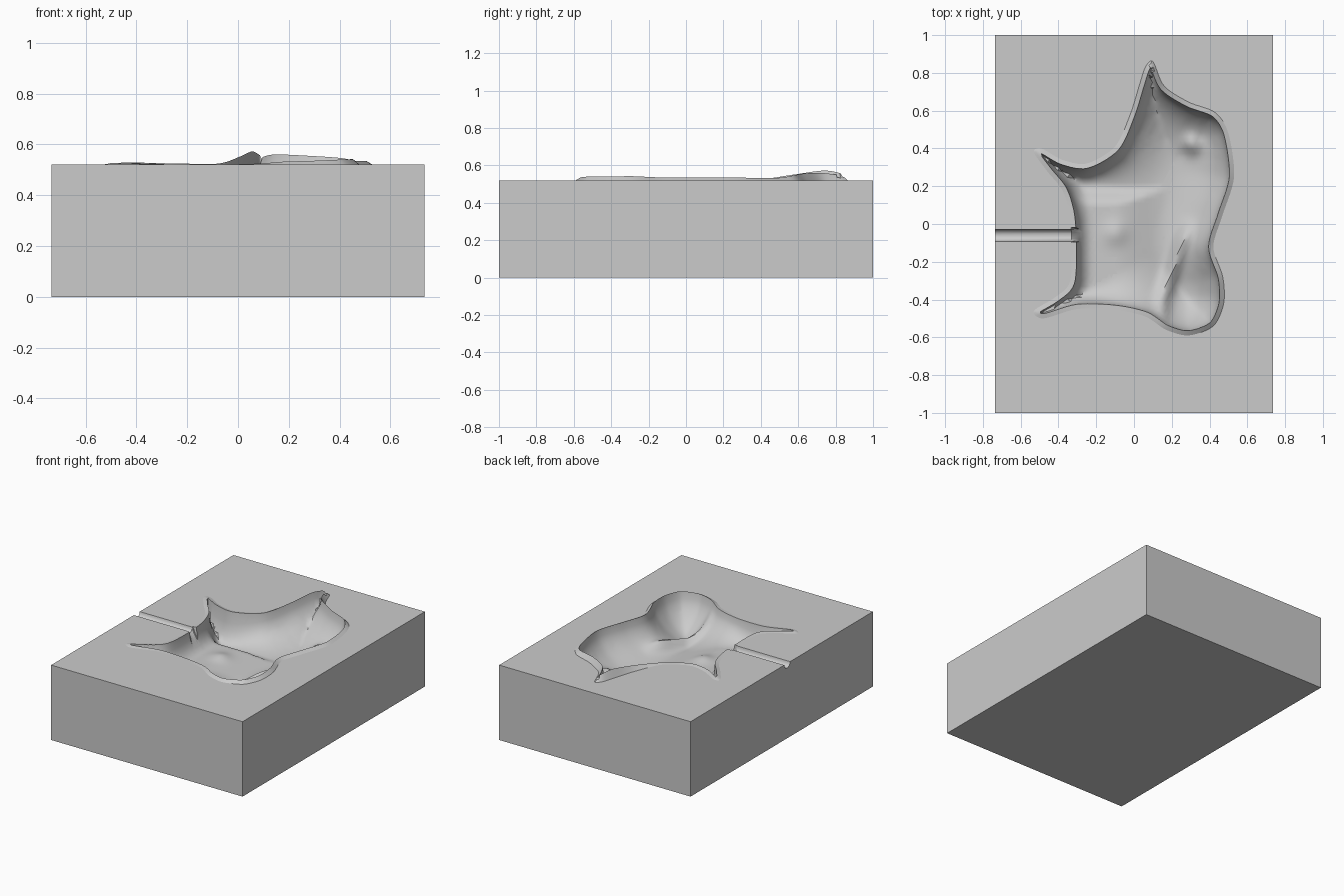
import bpy, bmesh, math
from mathutils import Vector, kdtree
from mathutils.geometry import delaunay_2d_cdt, interpolate_bezier

cube = bpy.data.objects.get("Cube")
if cube:
    bpy.data.objects.remove(cube, do_unlink=True)

HALF_X, HALF_Y, TOP = 0.735, 1.0, 0.52
GROOVE_Y, GROOVE_R, GROOVE_END = -0.06, 0.032, -0.29
CREST = 0.025

# Cavity outline: x, y and height of the raised lip
CONTROL = [Vector(p) for p in (
    (.10, .86, .025), (.16, .73, .04), (.29, .645, .035), (.43, .59, .025),
    (.50, .48, .012), (.53, .25, .015), (.47, .05, .015), (.42, -.12, .015),
    (.47, -.28, .022), (.475, -.42, .02), (.42, -.54, .02), (.29, -.59, .015),
    (.17, -.56, .012), (.06, -.49, .004), (-.1, -.455, 0), (-.3, -.45, .002),
    (-.48, -.5, .006), (-.53, -.46, .006), (-.42, -.39, .004), (-.34, -.31, .003),
    (-.33, -.12, 0), (-.34, .05, .003), (-.38, .18, .006), (-.46, .28, .008),
    (-.53, .38, .006), (-.49, .4, .006), (-.38, .34, .008), (-.25, .32, .005),
    (-.1, .41, .004), (-.02, .58, .03), (.03, .74, .052), (.06, .83, .04))]


def smooth_loop(points, steps):
    """Closed smooth curve through the points."""
    result, n = [], len(points)
    for i in range(n):
        a, b, c, d = (points[(i + k) % n] for k in (-1, 0, 1, 2))
        result += interpolate_bezier(b, b + (c - a) / 7, c - (d - b) / 7, c, steps + 1)[:-1]
    return result


outline = smooth_loop(CONTROL, 7)
tree = kdtree.KDTree(len(outline))
for i, p in enumerate(outline):
    tree.insert((p.x, p.y, 0), i)
tree.balance()


def inside(x, y):
    hit = False
    for a, b in zip(outline, outline[1:] + outline[:1]):
        if (a.y > y) != (b.y > y) and x < a.x + (y - a.y) * (b.x - a.x) / (b.y - a.y):
            hit = not hit
    return hit


def edge_distance(x, y):
    _, i, d = tree.find((x, y, 0))
    return d, max(outline[i].z, 0)


def blob(x, y, cx, cy, size):
    return math.exp(-((x - cx) ** 2 + (y - cy) ** 2) / size ** 2)


def blend(a, b, v):
    t = min(max((v - a) / (b - a), 0), 1)
    return t * t * (3 - 2 * t)


def surface_height(x, y):
    """Lip, hollow and pouring groove as one relief."""
    z = 0.0
    d, lip = edge_distance(x, y)
    if d > 0.002 and inside(x, y):
        if d < CREST:
            z = lip * d / CREST
        else:
            run = .09 + .2 * blend(-.25, .1, x)
            t = min((d - CREST) / run, 1)
            bowl = math.sqrt(1 - (1 - t) ** 2)
            floor = .14 + .06 * max(blend(-.1, .2, x), blend(.1, .2, y))
            floor += .04 * blob(x, y, .32, -.38, .16) - .05 * blob(x, y, .31, .42, .05)
            floor -= .02 * blob(x, y, -.1, -.05, .06)
            # Crease between the round pocket and the body
            s = min(max((y + .4) / .4, 0), 1)
            floor -= .05 * math.exp(-((x - .15 - .14 * s) / .04) ** 2) * blend(.05, -.1, y)
            z = lip * (1 - t) - floor * bowl
    off = abs(y - GROOVE_Y)
    if x < GROOVE_END + .001 and off < GROOVE_R:
        z = min(z, -math.sqrt(GROOVE_R ** 2 - off ** 2))
    return z


points, edges = [], []


def add_chain(chain, closed=False):
    start = len(points)
    points.extend(Vector(p) for p in chain)
    n = len(chain)
    edges.extend((start + i, start + (i + 1) % n) for i in range(n if closed else n - 1))


# Plan: rectangle with the groove ends on its left edge
rows = [GROOVE_Y + GROOVE_R * math.cos(math.pi * k / 8) for k in range(9)]
add_chain([(-HALF_X, -HALF_Y), (HALF_X, -HALF_Y), (HALF_X, HALF_Y), (-HALF_X, HALF_Y)]
          + [(-HALF_X, y) for y in rows], closed=True)
for y in rows:
    add_chain([(-HALF_X, y), (GROOVE_END, y)])

# Plan: outline, then rings following it inwards, then a grid
add_chain([(p.x, p.y) for p in outline], closed=True)
near_groove = lambda x, y: x < GROOVE_END + .01 and abs(y - GROOVE_Y) < GROOVE_R + .003
for offset in (.012, CREST, .032, .045, .06):
    for i, p in enumerate(outline):
        along = outline[(i + 1) % len(outline)] - outline[i - 1]
        normal = Vector((along.y, -along.x)).normalized()
        q = Vector((p.x, p.y)) - normal * offset
        if not inside(*q):
            q = Vector((p.x, p.y)) + normal * offset
        if inside(*q) and edge_distance(*q)[0] > offset * .93 and not near_groove(*q):
            points.append(q)
STEP = .022
for i in range(-25, 26):
    for j in range(-28, 40):
        x, y = i * STEP + (j % 2) * STEP / 2, j * STEP
        if inside(x, y) and edge_distance(x, y)[0] > .07 and not near_groove(x, y):
            points.append(Vector((x, y)))

verts, _, faces, *_ = delaunay_2d_cdt(points, edges, [], 0, 1e-5)

# Top relief, then side walls and base
bm = bmesh.new()
made = [bm.verts.new((v.x, v.y, TOP + surface_height(v.x, v.y))) for v in verts]
for f in faces:
    bm.faces.new([made[i] for i in f])
rim = [e for e in bm.edges if e.is_boundary]
walls = bmesh.ops.extrude_edge_only(bm, edges=rim)["geom"]
for v in (g for g in walls if isinstance(g, bmesh.types.BMVert)):
    v.co.z = 0
base = [e for e in bm.edges if e.is_boundary and all(v.co.z < .001 for v in e.verts)]
bmesh.ops.edgeloop_fill(bm, edges=base)
bmesh.ops.recalc_face_normals(bm, faces=bm.faces)

mesh = bpy.data.meshes.new("mould_block")
bm.to_mesh(mesh)
bm.free()
block = bpy.data.objects.new("mould_block", mesh)
bpy.context.collection.objects.link(block)

# Smooth hollow, flat block faces
bpy.context.view_layer.objects.active = block
block.select_set(True)
bpy.ops.object.shade_smooth_by_angle(angle=math.radians(40))
for f in mesh.polygons:
    if abs(f.normal.z) > .9999 or f.normal.z < .001:
        f.use_smooth = False

grey = bpy.data.materials.new("plain_grey")
grey.use_nodes = True
colour = (.6, .6, .6, 1)
grey.diffuse_color = colour
grey.node_tree.nodes["Principled BSDF"].inputs["Base Color"].default_value = colour
mesh.materials.append(grey)
